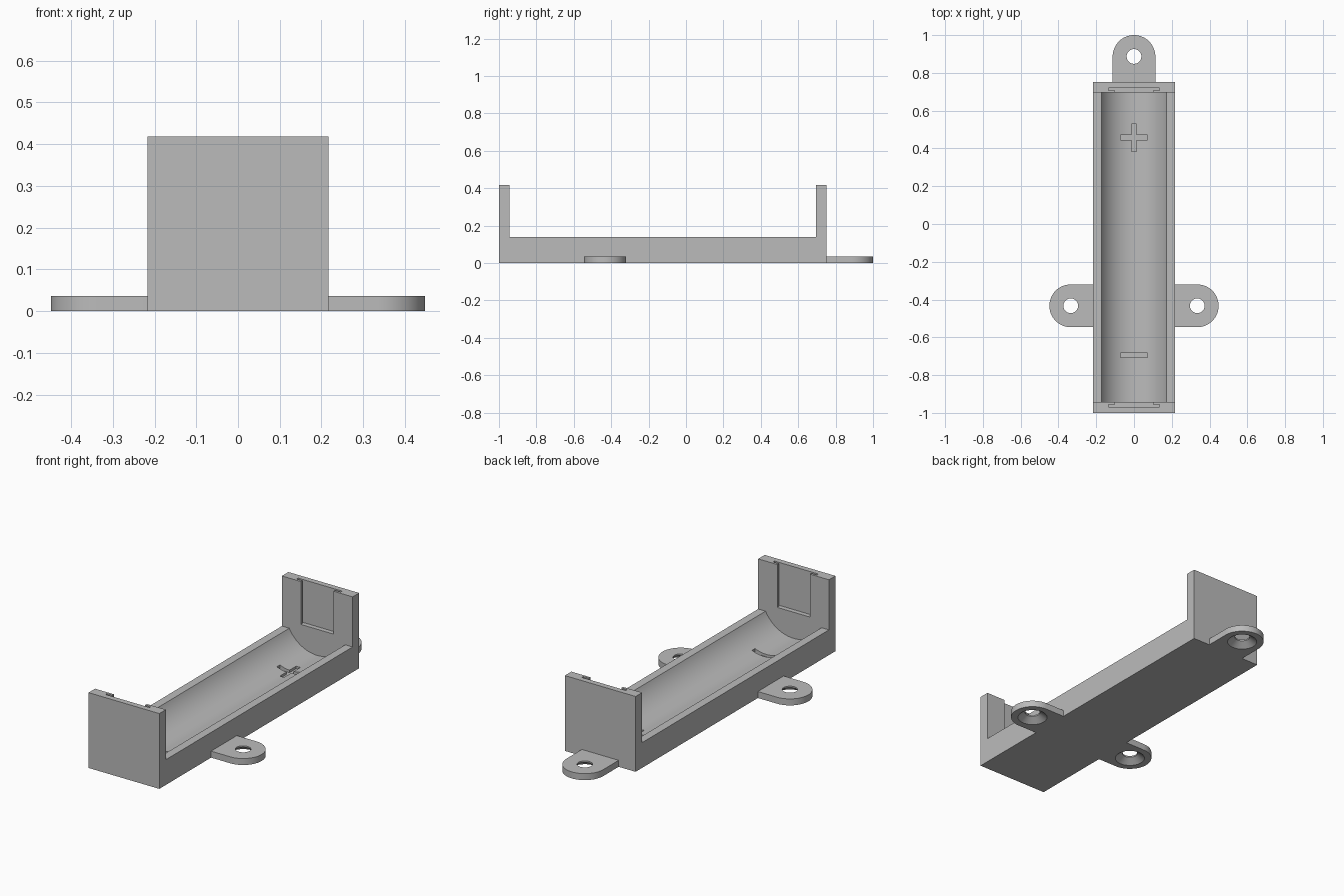
import bpy, bmesh, math
from mathutils import Matrix, Vector

cube = bpy.data.objects.get("Cube")
if cube:
    bpy.data.objects.remove(cube, do_unlink=True)

grey = bpy.data.materials.new("matte grey plastic")
grey.use_nodes = True
colour = (0.5, 0.5, 0.5, 1)
grey.diffuse_color = colour
grey.node_tree.nodes["Principled BSDF"].inputs["Base Color"].default_value = colour


def prism(name, points, depth):
    """Extrude a closed 3D outline along a vector."""
    bm = bmesh.new()
    face = bm.faces.new([bm.verts.new(p) for p in points])
    moved = bmesh.ops.extrude_face_region(bm, geom=[face])["geom"]
    verts = [v for v in moved if isinstance(v, bmesh.types.BMVert)]
    bmesh.ops.translate(bm, vec=Vector(depth), verts=verts)
    return finish(name, bm)


def finish(name, bm):
    bmesh.ops.recalc_face_normals(bm, faces=bm.faces)
    mesh = bpy.data.meshes.new(name)
    bm.to_mesh(mesh)
    bm.free()
    mesh.materials.append(grey)
    ob = bpy.data.objects.new(name, mesh)
    bpy.context.collection.objects.link(ob)
    return ob


def box(name, x0, x1, y0, y1, z0, z1):
    return prism(name, [(x0, y0, z0), (x1, y0, z0), (x1, y1, z0), (x0, y1, z0)],
                 (0, 0, z1 - z0))


def cone(name, r1, r2, x, y, z0, z1):
    bm = bmesh.new()
    bmesh.ops.create_cone(bm, cap_ends=True, segments=48, radius1=r1, radius2=r2,
                          depth=z1 - z0, matrix=Matrix.Translation((x, y, (z0 + z1) / 2)))
    return finish(name, bm)


def combine(target, tool, operation):
    """Apply a boolean and discard the tool."""
    mod = target.modifiers.new("boolean", "BOOLEAN")
    mod.operation, mod.object, mod.solver = operation, tool, "EXACT"
    bpy.ops.object.select_all(action="DESELECT")
    bpy.context.view_layer.objects.active = target
    target.select_set(True)
    bpy.ops.object.modifier_apply(modifier=mod.name)
    bpy.data.objects.remove(tool, do_unlink=True)


W, RIM, TOP, TAB = 0.217, 0.14, 0.418, 0.036
FRONT, BACK, WALL = -1.0, 0.752, 0.057
IN_F, IN_B = FRONT + WALL, BACK - WALL

# Tray with two end walls, from its side profile
side = [(FRONT, 0), (BACK, 0), (BACK, TOP), (IN_B, TOP),
        (IN_B, RIM), (IN_F, RIM), (IN_F, TOP), (FRONT, TOP)]
holder = prism("battery_holder", [(-W, y, z) for y, z in side], (2 * W, 0, 0))

# Mounting tabs with rounded ends
R, SIDE_Y = 0.113, -0.433
tabs = [(0.335, SIDE_Y, 0), (-0.335, SIDE_Y, math.pi), (0, 0.887, math.pi / 2)]
for x, y, angle in tabs:
    arc = [(R * math.cos(a), R * math.sin(a))
           for a in (math.pi * (i / 32 - 0.5) for i in range(33))]
    outline = [(-0.16, -R)] + arc + [(-0.16, R)]
    turn = Matrix.Translation((x, y, 0)) @ Matrix.Rotation(angle, 4, "Z")
    tab = prism("tab", [turn @ Vector((u, v, 0)) for u, v in outline], (0, 0, TAB))
    combine(holder, tab, "UNION")

# Screw holes countersunk from below
for x, y, angle in tabs:
    combine(holder, cone("hole", 0.039, 0.039, x, y, -0.02, 0.06), "DIFFERENCE")
    combine(holder, cone("sink", 0.085, 0.039, x, y, -0.006, 0.028), "DIFFERENCE")

# Rounded cell trough
CR, CZ = 0.193, 0.228
ring = [2 * math.pi * i / 96 for i in range(96)]
trough = prism("trough", [(CR * math.cos(a), IN_F, CZ + CR * math.sin(a)) for a in ring],
               (0, IN_B - IN_F, 0))
combine(holder, trough, "DIFFERENCE")

# Contact plate slots, open at the top, in both end walls
for inner, out in ((IN_F, -1), (IN_B, 1)):
    for half, near, far in ((0.1, -0.01, 0.018), (0.135, 0.013, 0.026)):
        y0, y1 = sorted((inner + out * near, inner + out * far))
        combine(holder, box("slot", -half, half, y0, y1, 0.18, 0.5), "DIFFERENCE")

# Engraved polarity marks in the trough floor
ARM, BAR, FLOOR = 0.072, 0.013, 0.022
PLUS, MINUS = 0.457, -0.695
plus = box("plus", -ARM, ARM, PLUS - BAR, PLUS + BAR, FLOOR, 0.1)
combine(plus, box("upright", -BAR, BAR, PLUS - ARM, PLUS + ARM, FLOOR, 0.1), "UNION")
combine(holder, plus, "DIFFERENCE")
combine(holder, box("minus", -ARM, ARM, MINUS - BAR, MINUS + BAR, FLOOR, 0.1), "DIFFERENCE")

bpy.ops.object.select_all(action="DESELECT")
holder.select_set(True)
bpy.context.view_layer.objects.active = holder
bpy.ops.object.shade_smooth_by_angle(angle=math.radians(25))
